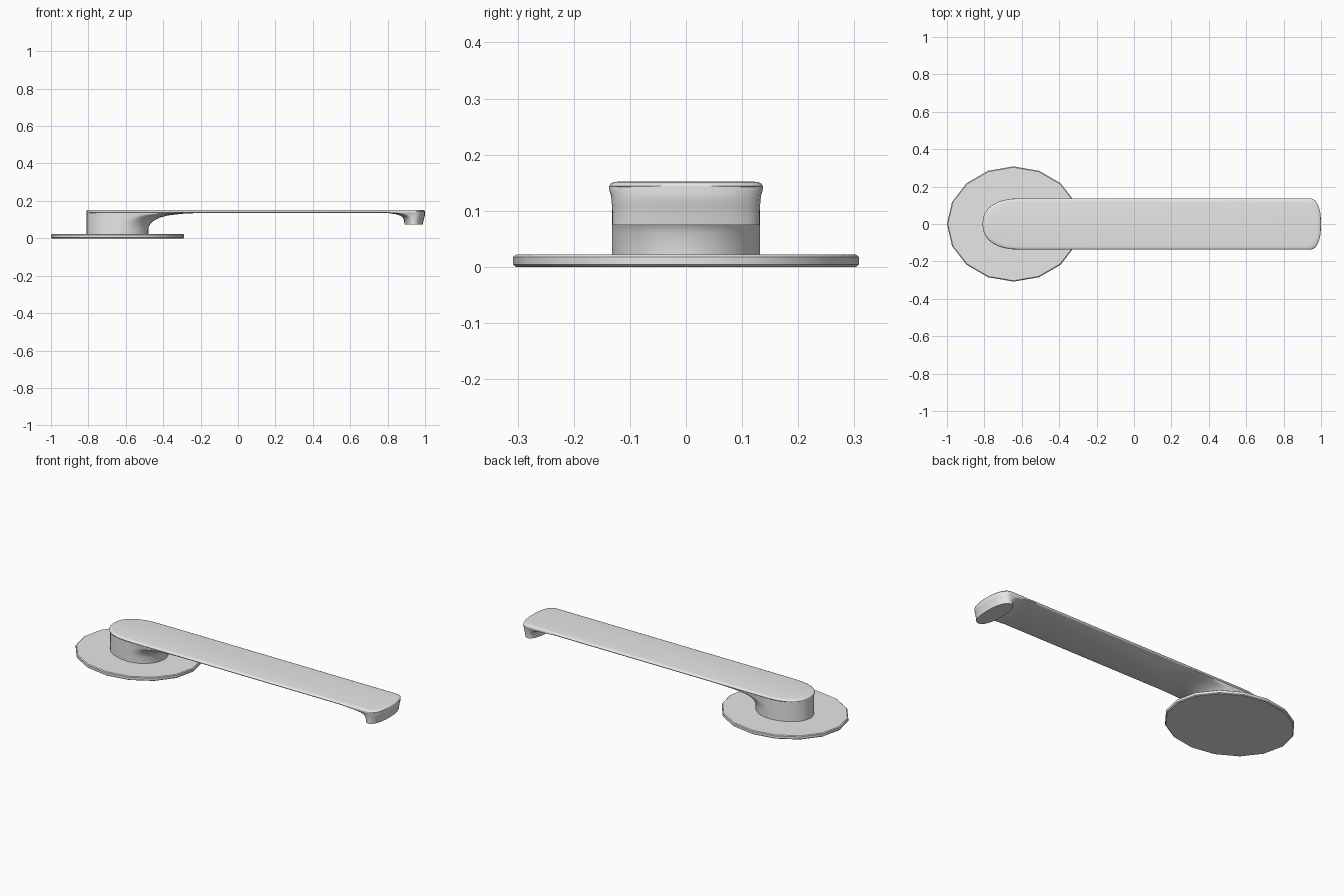
import bpy, bmesh, math

if "Cube" in bpy.data.objects:
    bpy.data.objects.remove(bpy.data.objects["Cube"])

grey = bpy.data.materials.new("satin_grey")
grey.diffuse_color = (0.8, 0.8, 0.8, 1)
grey.use_nodes = True
grey.node_tree.nodes["Principled BSDF"].inputs["Base Color"].default_value = grey.diffuse_color


def outline(xl, xr, w, el, er, power=2.0, n=16):
    """Long shape with half-width w and rounded ends of length el (left) and er (right)."""
    def half(sign, apex, length):
        pts = []
        for i in range(n + 1):
            a = -math.pi / 2 + math.pi * i / n
            c, s = max(math.cos(a), 0.0), math.sin(a)
            x = apex - sign * length * (1 - c ** (2 / power))
            y = w * math.copysign(abs(s) ** (2 / power), s)
            pts.append((x, sign * y))
        return pts
    return half(1, xr, er) + half(-1, xl, el)


def loft(name, rings, angle=35):
    """Skin stacked outlines, given as (z, points), and cap both ends."""
    bm = bmesh.new()
    loops = [[bm.verts.new((x, y, z)) for x, y in pts] for z, pts in rings]
    for low, high in zip(loops, loops[1:]):
        for i in range(len(low)):
            j = (i + 1) % len(low)
            bm.faces.new((low[i], low[j], high[j], high[i]))
    bm.faces.new(loops[0][::-1])
    bm.faces.new(loops[-1])
    bmesh.ops.remove_doubles(bm, verts=bm.verts, dist=1e-5)
    bmesh.ops.recalc_face_normals(bm, faces=bm.faces)
    mesh = bpy.data.meshes.new(name)
    bm.to_mesh(mesh)
    bm.free()
    mesh.materials.append(grey)
    ob = bpy.data.objects.new(name, mesh)
    bpy.context.collection.objects.link(ob)
    bpy.ops.object.select_all(action='DESELECT')
    ob.select_set(True)
    bpy.context.view_layer.objects.active = ob
    bpy.ops.object.shade_smooth_by_angle(angle=math.radians(angle))
    return ob


# Oval sixteen-sided mounting plate with a small edge bevel
def oval(inset):
    return [(-0.644 + (0.356 - inset) * math.cos(math.tau * i / 16),
             (0.308 - inset) * math.sin(math.tau * i / 16)) for i in range(16)]


loft("mounting_plate", [(0, oval(0.005)), (0.004, oval(0)),
                        (0.018, oval(0)), (0.022, oval(0.005))])

# Oval post whose right side sweeps up into the underside of the lever
post = [(0.018, -0.48), (0.06, -0.478), (0.08, -0.467), (0.098, -0.445),
        (0.112, -0.415), (0.123, -0.37), (0.131, -0.30), (0.136, -0.20),
        (0.139, -0.05)]
loft("post", [(z, outline(-0.81, xr, 0.132, 0.185, 0.15)) for z, xr in post], 60)

# Flat lever with softened rims
arm = [(0.136, 0.012, 0.126), (0.139, 0.002, 0.134), (0.144, 0, 0.137),
       (0.148, 0.003, 0.135), (0.151, 0.010, 0.129), (0.1525, 0.022, 0.118)]
loft("lever", [(z, outline(-0.81 + d * 0.4, 1.0 - d, w, 0.2, 0.06, 2.3))
               for z, d, w in arm], 60)

# Downturned finger grip, lens-shaped below and blending into the lever above
grip = [(0.075, 0.89, 0.988, 0.131), (0.095, 0.888, 0.992, 0.131),
        (0.11, 0.882, 0.996, 0.132), (0.12, 0.870, 0.999, 0.133),
        (0.128, 0.848, 1.0, 0.134), (0.134, 0.81, 1.0, 0.136),
        (0.139, 0.73, 1.0, 0.137), (0.144, 0.73, 1.0, 0.137)]
loft("finger_grip", [(z, outline(xl, xr, w, 0.049, 0.049 + (z - 0.075) * 0.15, 2.2))
                     for z, xl, xr, w in grip], 60)
